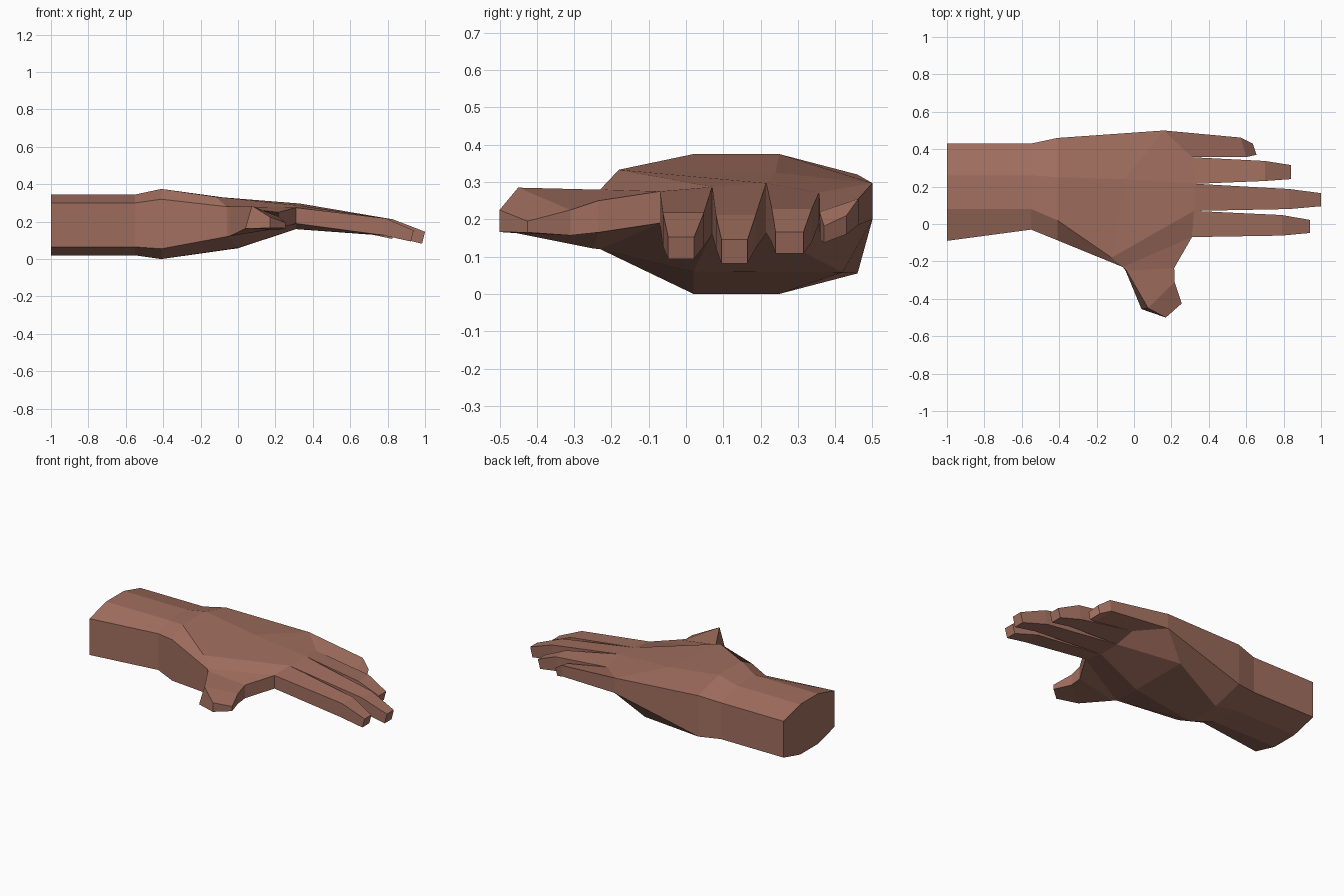
import bpy, bmesh

bm = bmesh.new()


def ring(points):
    return [bm.verts.new(p) for p in points]


def loft(rings, skip_last=(), cap=False):
    """Bridge rings with quads; skip_last leaves openings in the final span."""
    for i, (a, b) in enumerate(zip(rings, rings[1:])):
        n = len(a)
        for k in range(n):
            if i == len(rings) - 2 and k in skip_last:
                continue
            bm.faces.new((a[k], a[(k + 1) % n], b[(k + 1) % n], b[k]))
    if cap:
        bm.faces.new(rings[-1])


def arm_ring(x, near, far, top1, top2, z):
    """Octagon: near side, top pair, far side, bottom pair."""
    z0, z1, z2, z3 = z
    return ring([(x, near, z1), (x, near, z2), (x, top1, z3), (x, top2, z3),
                 (x, far, z2), (x, far, z1), (x, top2, z0), (x, top1, z0)])


# forearm and palm
wrist_z = (0.02, 0.065, 0.30, 0.345)
r0 = arm_ring(-1, -0.09, 0.43, 0.08, 0.26, wrist_z)
r1 = arm_ring(-0.55, -0.03, 0.43, 0.08, 0.26, wrist_z)
r2 = arm_ring(-0.41, -0.087, 0.46, 0.02, 0.25, (0.0, 0.055, 0.32, 0.375))
r3 = ring([(-0.06, -0.23, 0.12), (-0.06, -0.23, 0.28), (-0.12, -0.18, 0.333),
           (-0.05, 0.24, 0.325), (0.16, 0.50, 0.297), (0.16, 0.50, 0.20),
           (0.0, 0.42, 0.058), (0.0, 0.02, 0.06)])
# knuckle line
r4 = ring([(0.31, -0.07, 0.19), (0.31, -0.07, 0.275), (0.32, 0.07, 0.287),
           (0.33, 0.215, 0.297), (0.31, 0.357, 0.272), (0.31, 0.357, 0.19),
           (0.31, 0.215, 0.163), (0.31, 0.07, 0.16)])
bm.faces.new(r0)
loft([r0, r1, r2, r3, r4], skip_last=(0, 4))


# three straight fingers: knuckle indices, then (x, y0, y1, z0, z1) per ring
def finger(base, *sections):
    rings = [[r4[i] for i in base]]
    for x, y0, y1, z0, z1 in sections:
        xl = x - 0.016
        rings.append(ring([(xl, y0, z0), (x, y0, z1), (x, y1, z1), (xl, y1, z0)]))
    loft(rings, cap=True)


finger((0, 1, 2, 7), (0.79, -0.062, 0.048, 0.128, 0.218), (0.94, -0.048, 0.022, 0.094, 0.153))
finger((7, 2, 3, 6), (0.83, 0.08, 0.187, 0.123, 0.212), (1.0, 0.095, 0.165, 0.082, 0.146))
finger((6, 3, 4, 5), (0.70, 0.23, 0.337, 0.138, 0.228), (0.84, 0.24, 0.315, 0.108, 0.166))

# little finger, growing from the outer edge of the palm
loft([[r3[5], r3[4], r4[4], r4[5]],
      ring([(0.56, 0.462, 0.185), (0.57, 0.462, 0.255), (0.60, 0.358, 0.22), (0.59, 0.36, 0.145)]),
      ring([(0.62, 0.43, 0.16), (0.635, 0.43, 0.21), (0.655, 0.37, 0.182), (0.645, 0.37, 0.137)])],
     cap=True)

# thumb
loft([[r3[0], r3[1], r4[1], r4[0]],
      ring([(-0.045, -0.25, 0.122), (-0.04, -0.25, 0.28), (0.215, -0.235, 0.25), (0.215, -0.235, 0.165)]),
      ring([(0.04, -0.455, 0.163), (0.075, -0.45, 0.285), (0.217, -0.31, 0.225), (0.215, -0.31, 0.157)]),
      ring([(0.17, -0.5, 0.166), (0.17, -0.5, 0.225), (0.255, -0.425, 0.195), (0.255, -0.425, 0.165)])],
     cap=True)

bmesh.ops.recalc_face_normals(bm, faces=bm.faces)
mesh = bpy.data.meshes.new("hand")
bm.to_mesh(mesh)
bm.free()

# skin colour
skin = bpy.data.materials.new("skin")
skin.diffuse_color = (0.36, 0.16, 0.115, 1)
mesh.materials.append(skin)
hand = bpy.data.objects.new("hand", mesh)
bpy.context.collection.objects.link(hand)
